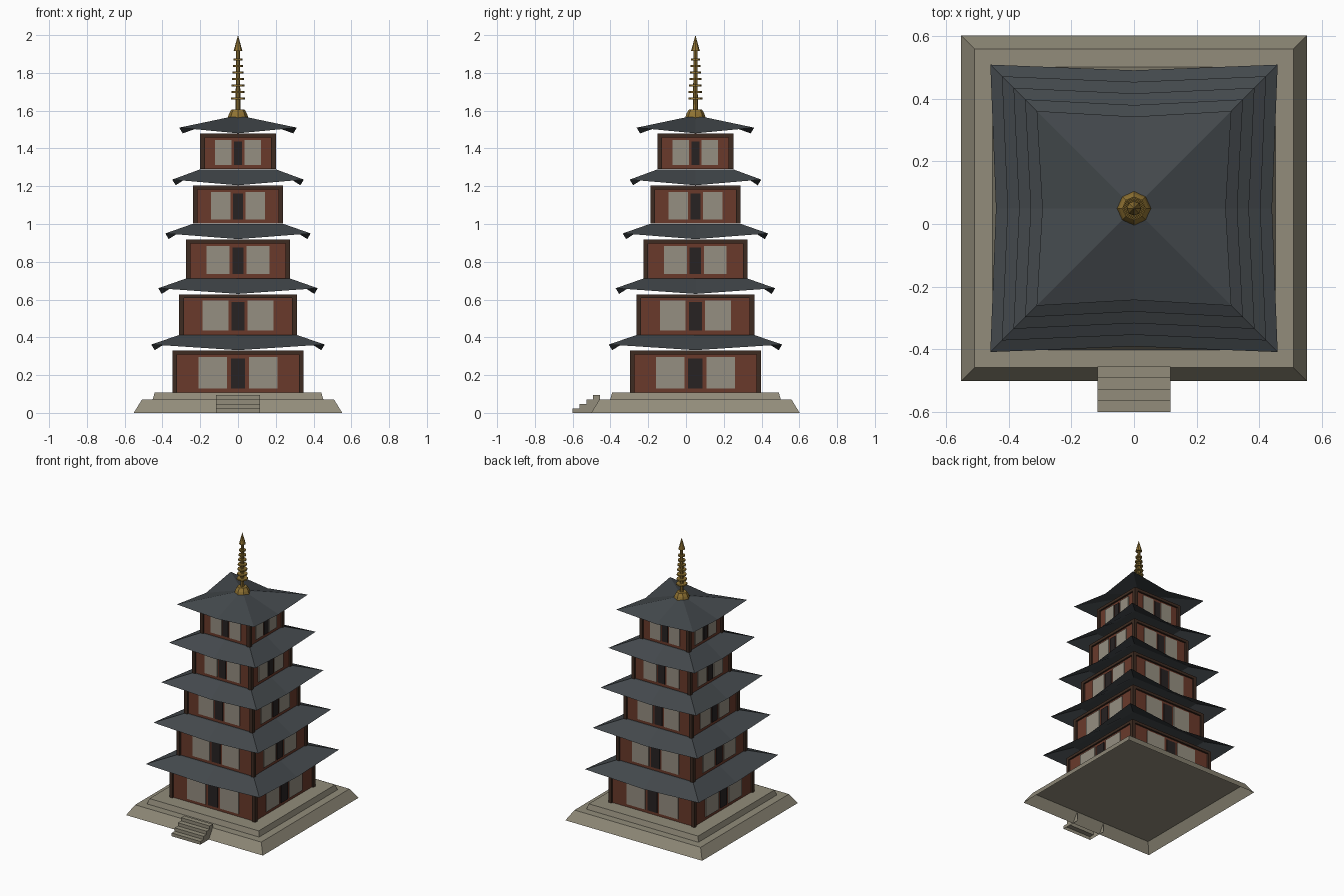
import bpy, bmesh
from math import pi
from mathutils import Matrix, Vector

cube = bpy.data.objects.get("Cube")
if cube:
    bpy.data.objects.remove(cube, do_unlink=True)

CY = 0.05  # tower axis sits behind the stairs


def material(name, rgb):
    m = bpy.data.materials.new(name)
    m.use_nodes = True
    m.diffuse_color = (*rgb, 1)
    m.node_tree.nodes["Principled BSDF"].inputs["Base Color"].default_value = (*rgb, 1)
    return m


STONE = material("warm stone", (0.287, 0.262, 0.196))
SLATE = material("slate tile", (0.056, 0.065, 0.072))
RED = material("red timber", (0.142, 0.042, 0.024))
BROWN = material("dark timber", (0.047, 0.024, 0.015))
PAPER = material("paper screen", (0.30, 0.272, 0.218))
DOOR = material("door black", (0.02, 0.016, 0.016))
GOLD = material("aged gold", (0.285, 0.175, 0.034))


def finish(name, bm, mat, y=CY):
    bmesh.ops.recalc_face_normals(bm, faces=bm.faces)
    mesh = bpy.data.meshes.new(name)
    bm.to_mesh(mesh)
    bm.free()
    mesh.materials.append(mat)
    ob = bpy.data.objects.new(name, mesh)
    ob.location.y = y
    bpy.context.collection.objects.link(ob)
    return ob


def add_box(bm, lo, hi, turn=0):
    lo, hi = Vector(lo), Vector(hi)
    m = (Matrix.Rotation(turn, 4, 'Z') @ Matrix.Translation((lo + hi) / 2)
         @ Matrix.Diagonal((*(hi - lo), 1)))
    bmesh.ops.create_cube(bm, size=1, matrix=m)


def frustum(name, low, high, z0, z1, mat, bottom=True):
    bm = bmesh.new()
    bot, top = [[bm.verts.new((sx * h, sy * h, z))
                 for sx, sy in ((-1, -1), (1, -1), (1, 1), (-1, 1))]
                for h, z in ((low, z0), (high, z1))]
    if bottom:
        bm.faces.new(bot[::-1])
    bm.faces.new(top)
    for i in range(4):
        j = (i + 1) % 4
        bm.faces.new((bot[i], bot[j], top[j], top[i]))
    return finish(name, bm, mat)


def lathe(bm, profile, sides=8):
    # Stacked frustums from (radius, height) pairs
    for (r0, z0), (r1, z1) in zip(profile, profile[1:]):
        bmesh.ops.create_cone(bm, cap_ends=True, segments=sides, radius1=r0, radius2=r1,
                              depth=z1 - z0, matrix=Matrix.Translation((0, 0, (z0 + z1) / 2)))


def side_plates(name, spans, depth, z0, z1, mat):
    # Thin plates repeated on all four walls
    bm = bmesh.new()
    for k in range(4):
        for x0, x1 in spans:
            add_box(bm, (x0, -depth - 0.006, z0), (x1, -depth + 0.002, z1), k * pi / 2)
    return finish(name, bm, mat)


def ring(bm, corner, mid, z_corner, z_mid):
    # Square ring with an extra point halfway along each side
    pts = []
    for k in range(4):
        rot = Matrix.Rotation(k * pi / 2, 3, 'Z')
        pts += [bm.verts.new(rot @ Vector((-corner, -corner, z_corner))),
                bm.verts.new(rot @ Vector((0, -mid, z_mid)))]
    return pts


def roof(name, corner, eave, top_half, top_z):
    # Tile shell with upswept corners, closed at the top and open below
    bm = bmesh.new()
    low = ring(bm, corner, corner - 0.018, eave + 0.03, eave)
    high = ring(bm, top_half, top_half, top_z, top_z)
    for i in range(8):
        j = (i + 1) % 8
        bm.faces.new((low[i], low[j], high[j], high[i]))
    bm.faces.new(high)
    return finish(name, bm, SLATE)


# Stone platform, hollow underneath
frustum("platform_lower", 0.552, 0.509, 0, 0.07, STONE, bottom=False)
frustum("platform_upper", 0.452, 0.441, 0.07, 0.108, STONE, bottom=False)

# Front stairs: a stepped shell, open underneath
bm = bmesh.new()
sides = []
for x in (-0.116, 0.116):
    outline = [(-0.456, 0), (-0.60, 0)]
    for i in range(4):
        y, z = -0.60 + i * 0.036, 0.0237 * (i + 1)
        outline += [(y, z), (y + 0.036, z)]
    sides.append([bm.verts.new((x, y, z)) for y, z in outline])
    bm.faces.new(sides[-1])
left, right = sides
for i in range(1, len(left) - 1):
    bm.faces.new((left[i], left[i + 1], right[i + 1], right[i]))
finish("front_stairs", bm, STONE, 0)

# Five storeys: half width, floor height, wall top
storeys = [(0.347, 0.108, 0.33), (0.312, 0.413, 0.628), (0.276, 0.712, 0.918),
           (0.239, 1.002, 1.203), (0.201, 1.29, 1.478)]
roof_tops = [(h, z0 - 0.001) for h, z0, z1 in storeys[1:]] + [(0.04, 1.567)]
for n, (h, z0, z1) in enumerate(storeys):
    tag = f"_{n + 1}"
    wall = h - 0.012
    frustum("walls" + tag, wall, wall, z0, z1 - 0.005, RED)
    frustum("top_beam" + tag, h, h, z1 - 0.021, z1, BROWN)

    bm = bmesh.new()
    for k in range(4):
        add_box(bm, (-h, -h, z0), (-h + 0.025, -h + 0.025, z1 - 0.021), k * pi / 2)
    finish("corner_posts" + tag, bm, BROWN)

    inner, outer = h * 0.165, h * 0.6
    side_plates("screens" + tag, [(-outer, -inner), (inner, outer)], wall,
                z0 + 0.022, z1 - 0.034, PAPER)
    side_plates("doors" + tag, [(-h * 0.11, h * 0.11)], wall, z0 + 0.022, z1 - 0.042, DOOR)

    roof("roof" + tag, 0.459 - n * 0.037, z1 + 0.002, *roof_tops[n])

# Spire with rings and pointed finial
bm = bmesh.new()
lathe(bm, [(0.055, 1.56), (0.047, 1.585), (0.034, 1.607)])
finish("spire_base", bm, GOLD)

bm = bmesh.new()
lathe(bm, [(0.013, 1.6), (0.010, 1.92)])
finish("spire_pole", bm, GOLD)

bm = bmesh.new()
for i in range(7):
    r, z = 0.038 - i * 0.0024, 1.664 + i * 0.0345
    lathe(bm, [(r, z - 0.005), (r, z + 0.005)])
finish("spire_rings", bm, GOLD)

bm = bmesh.new()
lathe(bm, [(0.023, 1.917), (0, 2.0)])
finish("finial", bm, GOLD)
